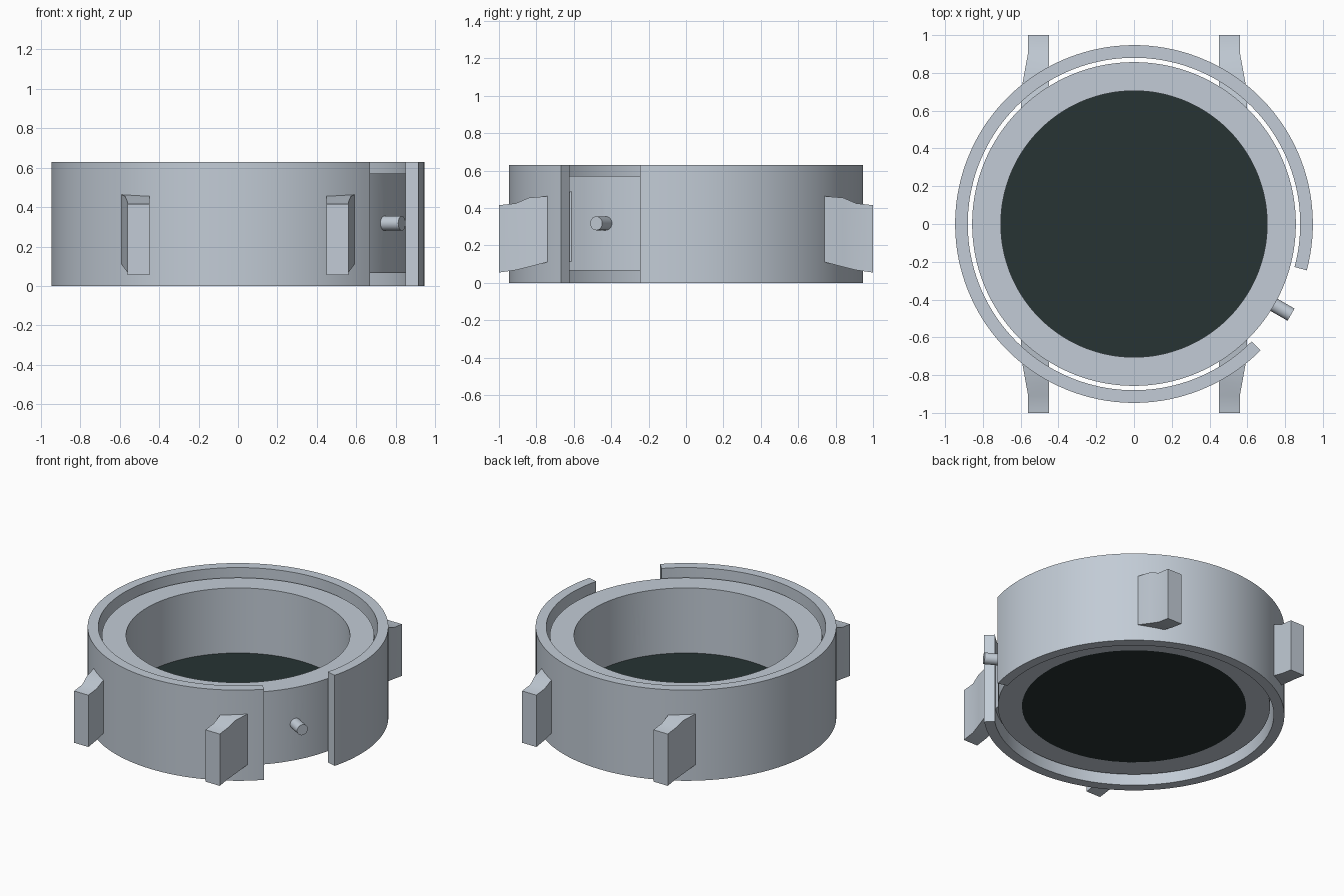
import bpy, bmesh
from math import radians, cos, sin, pi
from mathutils import Vector

cube = bpy.data.objects.get("Cube")
if cube:
    bpy.data.objects.remove(cube, do_unlink=True)


def material(name, rgb):
    m = bpy.data.materials.new(name)
    m.use_nodes = True
    m.diffuse_color = (*rgb, 1)
    m.node_tree.nodes["Principled BSDF"].inputs["Base Color"].default_value = (*rgb, 1)
    return m


steel = material("blue_grey_steel", (0.54, 0.60, 0.67))
dark = material("dark_glass", (0.02, 0.033, 0.033))


def finish(name, bm, mat):
    bmesh.ops.recalc_face_normals(bm, faces=bm.faces)
    me = bpy.data.meshes.new(name)
    bm.to_mesh(me)
    bm.free()
    me.materials.append(mat)
    ob = bpy.data.objects.new(name, me)
    bpy.context.collection.objects.link(ob)
    return ob


def activate(ob):
    bpy.ops.object.select_all(action="DESELECT")
    ob.select_set(True)
    bpy.context.view_layer.objects.active = ob


def smooth(ob):
    activate(ob)
    bpy.ops.object.shade_smooth_by_angle(angle=radians(30))


def ring(name, r_in, r_out, z0, z1, start=0, sweep=360, steps=128):
    """Rectangular section swept round z, capped when it is not a full turn."""
    bm = bmesh.new()
    full = sweep == 360
    loops = []
    for i in range(steps if full else steps + 1):
        a = radians(start + sweep * i / steps)
        loops.append([bm.verts.new((r * cos(a), r * sin(a), z))
                      for r, z in ((r_in, z0), (r_out, z0), (r_out, z1), (r_in, z1))])
    pairs = list(zip(loops, loops[1:]))
    if full:
        pairs.append((loops[-1], loops[0]))
    else:
        bm.faces.new(loops[0])
        bm.faces.new(loops[-1])
    for a, b in pairs:
        for j in range(4):
            k = (j + 1) % 4
            bm.faces.new((a[j], a[k], b[k], b[j]))
    return finish(name, bm, steel)


def rod(name, a, b, radius, mat, segments=32):
    """Closed cylinder between two points."""
    a, b = Vector(a), Vector(b)
    bm = bmesh.new()
    bmesh.ops.create_cone(bm, cap_ends=True, segments=segments,
                          radius1=radius, radius2=radius, depth=(b - a).length)
    turn = (b - a).to_track_quat("Z", "Y").to_matrix()
    for v in bm.verts:
        v.co = turn @ v.co + (a + b) / 2
    return finish(name, bm, mat)


# Outer band with its gap, and the inner case ring
outer = ring("outer_band", 0.88, 0.947, 0, 0.63, -15, 330)
inner = ring("case_ring", 0.705, 0.857, 0.065, 0.57)

# Pin hole through the case ring, with the pin standing in it
aim = Vector((cos(radians(-30)), sin(radians(-30)), 0))
mid = Vector((0, 0, 0.318))
cutter = rod("pin_hole_cutter", aim * 0.6 + mid, aim * 0.95 + mid, 0.043, steel)
cutter.hide_render = True
cut = inner.modifiers.new("pin_hole", "BOOLEAN")
cut.object = cutter
cut.solver = "EXACT"
activate(inner)
bpy.ops.object.modifier_apply(modifier=cut.name)
bpy.data.objects.remove(cutter, do_unlink=True)
pin = rod("pin", aim * 0.79 + mid, aim * 0.96 + mid, 0.037, steel)

# Dark disc closing the bottom
disc = rod("dark_disc", (0, 0, 0.065), (0, 0, 0.118), 0.706, dark, 128)

for ob in (outer, inner, pin, disc):
    smooth(ob)

# Strap lugs: sections as distance out, outer x, bottom z, top z
SECTIONS = ((1.0, 0.56, 0.055, 0.415), (0.91, 0.56, 0.068, 0.425),
            (0.84, 0.573, 0.085, 0.455), (0.745, 0.59, 0.11, 0.463),
            (0.6, 0.6, 0.115, 0.49))


def lug(name, sx, sy):
    bm = bmesh.new()
    loops = [[bm.verts.new((sx * x, sy * y, z))
              for x, z in ((0.45, lo), (xo, lo), (xo, hi), (0.45, hi))]
             for y, xo, lo, hi in SECTIONS]
    bm.faces.new(loops[0])
    bm.faces.new(loops[-1])
    for a, b in zip(loops, loops[1:]):
        for j in range(4):
            k = (j + 1) % 4
            bm.faces.new((a[j], a[k], b[k], b[j]))
    smooth(finish(name, bm, steel))


for side, sx in (("left", 1), ("right", -1)):
    for end, sy in (("front", -1), ("back", 1)):
        lug(f"{end}_{side}_lug", sx, sy)
